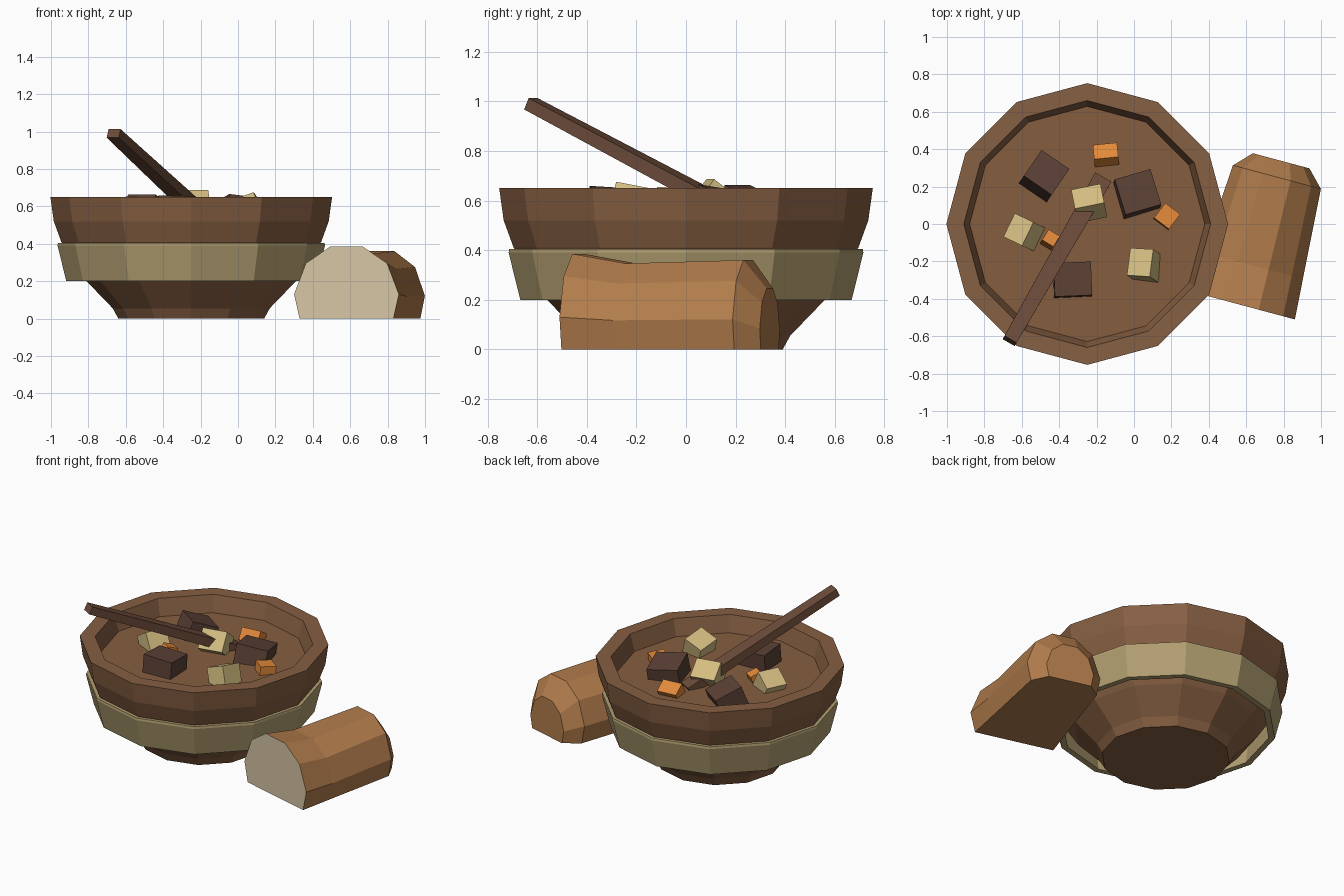
import bpy, bmesh, math
from mathutils import Vector

if "Cube" in bpy.data.objects:
    bpy.data.objects.remove(bpy.data.objects["Cube"], do_unlink=True)


def material(name, r, g, b):
    m = bpy.data.materials.new(name)
    m.use_nodes = True
    m.diffuse_color = (r, g, b, 1)
    bsdf = m.node_tree.nodes["Principled BSDF"]
    bsdf.inputs["Base Color"].default_value = (r, g, b, 1)
    bsdf.inputs["Roughness"].default_value = 0.9
    return m


WOOD = material("bowl brown", 0.24, 0.115, 0.055)
BROTH = material("broth brown", 0.24, 0.11, 0.05)
BAND = material("straw band", 0.45, 0.35, 0.165)
CRUST = material("bread crust", 0.45, 0.205, 0.073)
CRUMB = material("bread crumb", 0.67, 0.56, 0.37)
MEAT = material("meat brown", 0.105, 0.052, 0.036)
POTATO = material("potato yellow", 0.66, 0.51, 0.22)
CARROT = material("carrot orange", 0.76, 0.25, 0.042)
SPOON = material("dark wood", 0.15, 0.072, 0.042)

BOWL_X = -0.25
SIDES = 12


def finish(name, bm, *mats):
    bmesh.ops.recalc_face_normals(bm, faces=bm.faces)
    me = bpy.data.meshes.new(name)
    bm.to_mesh(me)
    bm.free()
    for m in mats:
        me.materials.append(m)
    ob = bpy.data.objects.new(name, me)
    bpy.context.collection.objects.link(ob)
    return ob


def loft(bm, rings, closed=False, caps=True):
    """Bridge equal point rings with quads."""
    loops = [[bm.verts.new(p) for p in ring] for ring in rings]
    pairs = list(zip(loops, loops[1:]))
    if closed:
        pairs.append((loops[-1], loops[0]))
    for a, b in pairs:
        for i in range(len(a)):
            j = (i + 1) % len(a)
            bm.faces.new((a[i], a[j], b[j], b[i]))
    if caps and not closed:
        return [bm.faces.new(loops[0]), bm.faces.new(loops[-1])]


def circle(r, z):
    steps = [math.tau * i / SIDES for i in range(SIDES)]
    return [(BOWL_X + r * math.cos(t), r * math.sin(t), z) for t in steps]


# Bowl: outer wall, rim, inner wall and hidden floor
bm = bmesh.new()
loft(bm, [circle(r, z) for r, z in (
    (0.39, 0), (0.42, 0.055), (0.56, 0.2), (0.695, 0.41), (0.735, 0.52),
    (0.753, 0.65), (0.66, 0.65), (0.625, 0.53))])
finish("bowl", bm, WOOD)

# Broth surface
bm = bmesh.new()
bm.faces.new([bm.verts.new(p) for p in circle(0.629, 0.542)])
finish("broth", bm, BROTH)

# Hollow band around the bowl
bm = bmesh.new()
loft(bm, [circle(r, z) for r, z in (
    (0.668, 0.2), (0.715, 0.39), (0.713, 0.405), (0.66, 0.405), (0.63, 0.2))], closed=True)
finish("band", bm, BAND)

# Bread: arched section swept along a turned axis, narrowing to the heel
half = [(0.26, 0), (0.29, 0.13), (0.225, 0.295), (0.09, 0.385)]
section = half + [(-x, z) for x, z in reversed(half)]
turn = math.radians(15)
along = Vector((math.sin(turn), math.cos(turn), 0))
across = Vector((math.cos(turn), -math.sin(turn), 0))
start = Vector((0.58, -0.435, 0))
bm = bmesh.new()
cut, heel = loft(bm, [
    [start + along * s + across * x * w + Vector((0, 0, z * h)) for x, z in section]
    for s, w, h in ((0, 1, 1), (0.22, 0.95, 0.9), (0.71, 0.84, 0.935), (0.8, 0.54, 0.64))])
cut.material_index = 1
finish("bread", bm, CRUST, CRUMB)

# Spoon handle: tapered square bar leaning on the rim
tip, base = Vector((-0.665, -0.625, 0.99)), Vector((-0.17, 0.24, 0.53))
axis = (base - tip).normalized()
side = axis.cross(Vector((0, 0, 1))).normalized()
up = side.cross(axis)
bm = bmesh.new()
loft(bm, [[c + side * w * a + up * t * b for a, b in ((-1, -1), (1, -1), (1, 1), (-1, 1))]
          for c, w, t in ((tip, 0.037, 0.025), (base, 0.05, 0.03))])
finish("spoon_handle", bm, SPOON)


# Stew pieces floating in the broth
def chunk(name, mat, loc, size, rot):
    bm = bmesh.new()
    bmesh.ops.create_cube(bm, size=1)
    ob = finish(name, bm, mat)
    ob.location, ob.scale, ob.rotation_euler = loc, size, rot


chunk("meat_back", MEAT, (-0.485, 0.25, 0.55), (0.18, 0.18, 0.17), (-0.38, 0, -0.6))
chunk("meat_left", MEAT, (0.015, 0.155, 0.55), (0.2, 0.2, 0.18), (-0.16, 0.12, 0.28))
chunk("meat_front", MEAT, (-0.33, -0.3, 0.56), (0.2, 0.18, 0.18), (-0.06, 0.04, 0.04))
chunk("potato_middle", POTATO, (-0.24, 0.11, 0.595), (0.16, 0.13, 0.13), (-0.65, 0, 0.2))
chunk("potato_right", POTATO, (-0.585, -0.045, 0.56), (0.13, 0.14, 0.14), (0, -0.55, -0.45))
chunk("potato_left", POTATO, (0.055, -0.22, 0.575), (0.13, 0.15, 0.14), (-0.2, -0.35, -0.06))
chunk("carrot_back", CARROT, (-0.15, 0.37, 0.56), (0.13, 0.09, 0.08), (-0.55, 0, 0.1))
chunk("carrot_left", CARROT, (0.175, 0.04, 0.56), (0.1, 0.1, 0.07), (-0.1, 0, -0.65))
chunk("carrot_right", CARROT, (-0.45, -0.085, 0.56), (0.07, 0.07, 0.07), (-0.35, 0, -0.55))
